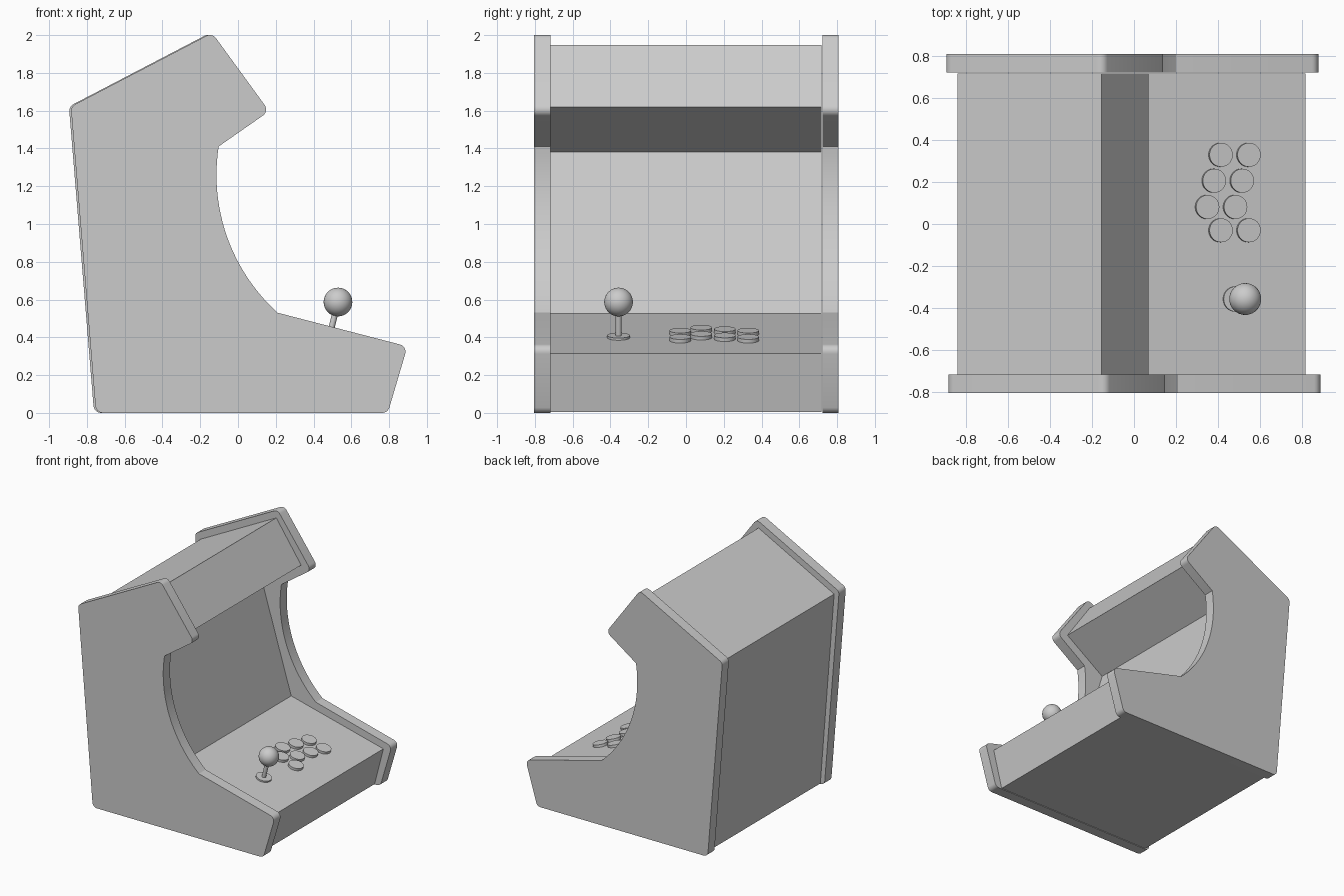
import bpy, bmesh, math
from mathutils import Vector, Matrix

if "Cube" in bpy.data.objects:
    bpy.data.objects.remove(bpy.data.objects["Cube"])


def finish(obj, angle=20):
    bpy.ops.object.select_all(action='DESELECT')
    obj.select_set(True)
    bpy.context.view_layer.objects.active = obj
    bpy.ops.object.shade_smooth_by_angle(angle=math.radians(angle))


def add_object(name, bm):
    bmesh.ops.recalc_face_normals(bm, faces=bm.faces)
    mesh = bpy.data.meshes.new(name)
    bm.to_mesh(mesh)
    bm.free()
    obj = bpy.data.objects.new(name, mesh)
    bpy.context.collection.objects.link(obj)
    finish(obj)
    return obj


def extrude_profile(name, pts, y0, y1, dx=0.0):
    """Extrude an x-z outline from y0 to y1."""
    bm = bmesh.new()
    face = bm.faces.new([bm.verts.new((x + dx, y0, z)) for x, z in pts])
    ext = bmesh.ops.extrude_face_region(bm, geom=[face], use_keep_orig=True)
    verts = [g for g in ext['geom'] if isinstance(g, bmesh.types.BMVert)]
    bmesh.ops.translate(bm, verts=verts, vec=(0, y1 - y0, 0))
    return add_object(name, bm)


def fillet(prev, cur, nxt, r, steps=6):
    """Points of a round of radius r at a convex corner."""
    p, c, n = Vector(prev), Vector(cur), Vector(nxt)
    a, b = (p - c).normalized(), (n - c).normalized()
    half = a.angle(b) / 2
    centre = c + (a + b).normalized() * (r / math.sin(half))
    start = c + a * (r / math.tan(half)) - centre
    end = c + b * (r / math.tan(half)) - centre
    sweep = start.angle_signed(end)
    return [tuple(centre + Matrix.Rotation(-sweep * i / steps, 2) @ start)
            for i in range(steps + 1)]


# Side panel outline: straight rounded corners plus the concave screen opening
arc = []
for i in range(25):
    t = math.radians(171.2 + (227.8 - 171.2) * i / 24)
    arc.append((0.871 + 0.985 * math.cos(t), 1.26 + 0.985 * math.sin(t)))
corners = [arc[-1], (0.897, 0.352), (0.793, 0), (-0.752, 0),
           (-0.885, 1.622), (-0.137, 2.012), (0.165, 1.597), arc[0]]
outline = list(arc)
for i in range(1, 7):
    outline += fillet(corners[i - 1], corners[i], corners[i + 1], 0.04)

extrude_profile("front_side_panel", outline, -0.805, -0.717)
extrude_profile("back_side_panel", outline, 0.722, 0.808, dx=-0.01)

# Cabinet body set in between the panels
body = [(-0.715, 0.005), (0.735, 0.005), (0.815, 0.315), (-0.02, 0.525),
        (-0.28, 1.382), (0.07, 1.62), (-0.155, 1.947), (-0.84, 1.589)]
extrude_profile("cabinet_body", body, -0.717, 0.717)

# Sloping control deck helpers
slope = math.atan(0.2515)
tilt = Matrix.Rotation(slope, 3, 'Y')
normal = tilt @ Vector((0, 0, 1))


def deck(x, y):
    return Vector((x, y, 0.315 + (0.815 - x) * 0.2515))


def deck_cylinder(name, base, radius, h0, h1, sides=32):
    bpy.ops.mesh.primitive_cylinder_add(
        vertices=sides, radius=radius, depth=h1 - h0,
        location=base + normal * (h0 + h1) / 2, rotation=(0, slope, 0))
    obj = bpy.context.object
    obj.name = name
    finish(obj)


# Buttons: four rows of two
rows = [(0.410, 0.329), (0.378, 0.206), (0.346, 0.081), (0.410, -0.03)]
for i, (x, y) in enumerate(rows):
    for j in range(2):
        deck_cylinder(f"button_{i + 1}_{j + 1}", deck(x + 0.133 * j, y),
                      0.057, -0.01, 0.02)

# Joystick
stick = deck(0.482, -0.357)
deck_cylinder("joystick_base", stick, 0.06, -0.01, 0.012)
deck_cylinder("joystick_shaft", stick, 0.016, 0.0, 0.17, 20)
bpy.ops.mesh.primitive_uv_sphere_add(segments=32, ring_count=16, radius=0.076,
                                     location=stick + normal * 0.194,
                                     rotation=(0, slope, 0))
bpy.context.object.name = "joystick_ball"
finish(bpy.context.object)
